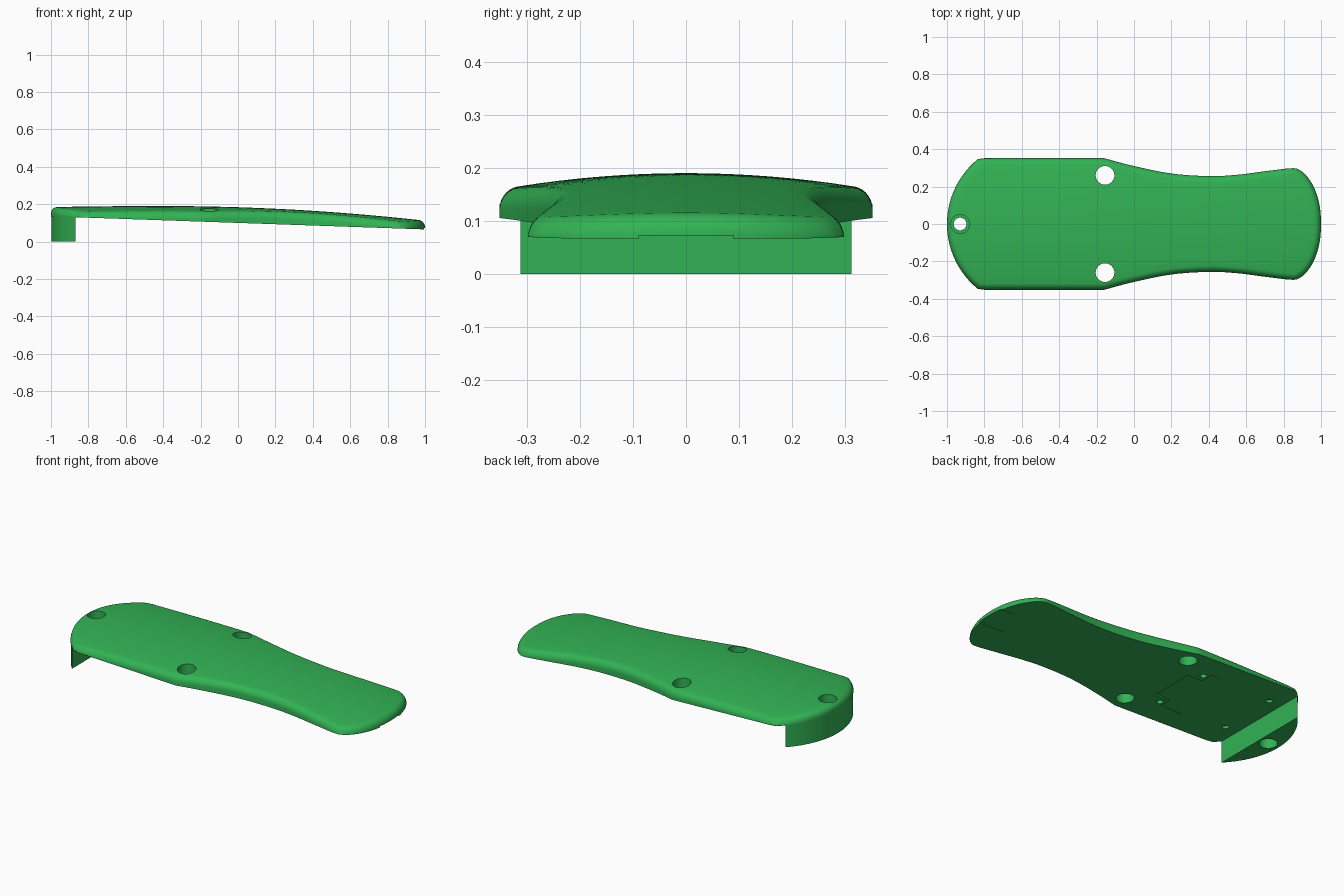
import bpy, bmesh, math
from mathutils import Vector

if "Cube" in bpy.data.objects:
    bpy.data.objects.remove(bpy.data.objects["Cube"])

green = bpy.data.materials.new("green")
green.diffuse_color = (0.032, 0.45, 0.09, 1)
green.use_nodes = True
green.node_tree.nodes["Principled BSDF"].inputs["Base Color"].default_value = green.diffuse_color


def bottom(x):
    return 0.0998 - 0.0348 * x


def crown(x, y):
    k = 0.04 if x > -0.4 else 0.015
    return 0.19 - k * (x + 0.4) ** 2 - 0.25 * y * y


def add_object(name, bm):
    bmesh.ops.recalc_face_normals(bm, faces=bm.faces)
    me = bpy.data.meshes.new(name)
    bm.to_mesh(me)
    bm.free()
    me.materials.append(green)
    ob = bpy.data.objects.new(name, me)
    bpy.context.collection.objects.link(ob)
    return ob


def cylinder(x, y, z0, z1, r0, r1, n=40):
    bm = bmesh.new()
    bmesh.ops.create_cone(bm, cap_ends=True, segments=n, radius1=r0, radius2=r1, depth=z1 - z0)
    bmesh.ops.translate(bm, verts=bm.verts, vec=(x, y, (z0 + z1) / 2))
    return add_object("cutter", bm)


def box(x0, x1, w, z0, z1):
    bm = bmesh.new()
    bmesh.ops.create_cube(bm, size=1)
    for v in bm.verts:
        v.co = ((x0 + x1) / 2 + v.co.x * (x1 - x0), v.co.y * 2 * w,
                (z0 + z1) / 2 + v.co.z * (z1 - z0))
    return add_object("cutter", bm)


def cut(target, cutters):
    bpy.context.view_layer.objects.active = target
    for c in cutters:
        m = target.modifiers.new("cut", 'BOOLEAN')
        m.operation = 'DIFFERENCE'
        m.solver = 'EXACT'
        m.object = c
        bpy.ops.object.modifier_apply(modifier=m.name)


# Half outline: rounded tip, waist, straight side, round butt end
ctrl = [(1, 0), (.992, .1), (.965, .19), (.925, .255), (.885, .289), (.84, .298), (.7, .282),
        (.55, .263), (.4, .256), (.2, .27), (0, .31), (-.16, .352)]
pts = [Vector(p) for p in [(.992, -.1)] + ctrl + [(-.29, .39)]]
half = []
for i in range(1, len(pts) - 2):
    a, b, c, d = pts[i - 1:i + 3]
    for j in range(6):
        t = j / 6
        half.append(0.5 * (2 * b + (c - a) * t + (2 * a - 5 * b + 4 * c - d) * t * t
                           + (3 * b - a - 3 * c + d) * t ** 3))
half += [Vector((-.16 - .64 * i / 14, .352)) for i in range(15)]
R = 0.447
arc = [math.asin(.347 / R) * (1 - i / 20) for i in range(21)]
half += [Vector((-1 + R - R * math.cos(a), R * math.sin(a))) for a in arc]
outline = half + [Vector((p.x, -p.y)) for p in reversed(half[1:-1])]

# Handle scale: flat sloping underside, rounded rim, crowned top
bm = bmesh.new()
H, RIM = 0.036, 0.034
rings = [[bm.verts.new((p.x, p.y, bottom(p.x))) for p in outline]]
spine = [Vector((min(max(p.x, -.7), .75), 0)) for p in outline]
for k in range(8):
    a = k / 7 * math.pi / 2
    ring = []
    for p, s in zip(outline, spine):
        q = p + (s - p).normalized() * RIM * (1 - math.cos(a))
        z = crown(q.x, q.y) - H * (1 - math.sin(a))
        ring.append(bm.verts.new((q.x, q.y, max(z, bottom(q.x) + .004))))
    rings.append(ring)
for k in range(1, 9):
    ring = []
    for p, s in zip(outline, spine):
        q = (p + (s - p).normalized() * RIM).lerp(s, k / 8)
        ring.append(bm.verts.new((q.x, q.y, crown(q.x, q.y))))
    rings.append(ring)
n = len(outline)
for r0, r1 in zip(rings, rings[1:]):
    for i in range(n):
        j = (i + 1) % n
        bm.faces.new((r0[i], r0[j], r1[j], r1[i]))
bm.faces.new(rings[0])
bmesh.ops.remove_doubles(bm, verts=bm.verts, dist=1e-5)
handle = add_object("handle_scale", bm)

# End block under the butt, following the round end
bm = bmesh.new()
wall = R - .002
ymax = math.sqrt(wall ** 2 - (R - .13) ** 2)
ang = math.asin(ymax / wall)
foot = [bm.verts.new((-1 + R - wall * math.cos(ang * i / 20), wall * math.sin(ang * i / 20), 0))
        for i in range(-20, 21)]
face = bm.faces.new(foot)
ext = bmesh.ops.extrude_face_region(bm, geom=[face])
for v in ext["geom"]:
    if isinstance(v, bmesh.types.BMVert):
        v.co.z = bottom(v.co.x) + .004
block = add_object("end_block", bm)

# Screw holes, underside recesses and pin holes
X = -.93
cutters = [cylinder(X, 0, -.1, .3, .034, .034),
           cylinder(X, 0, .14, .24, .05, .05),
           cylinder(X, 0, -.05, .06, .05, .05)]
sides = [cylinder(-.155, s * .26, 0, .3, .05, .05) for s in (1, -1)]
pins = [cylinder(x, s * .18, .05, .145, .018, .018, 20) for x in (-.33, -.785) for s in (1, -1)]
pockets = [box(-.42, -.26, .135, .05, .118), box(-.6, -.36, .21, .05, .1181),
           box(.7, 1.1, .09, 0, .072)]
cut(handle, cutters[:2] + sides + pins + pockets)
cut(block, cutters)
for c in cutters + sides + pins + pockets:
    bpy.data.objects.remove(c)

# Smooth shading with sharp edges kept
for ob in (handle, block):
    bpy.ops.object.select_all(action='DESELECT')
    ob.select_set(True)
    bpy.context.view_layer.objects.active = ob
    bpy.ops.object.shade_smooth_by_angle(angle=math.radians(30))
